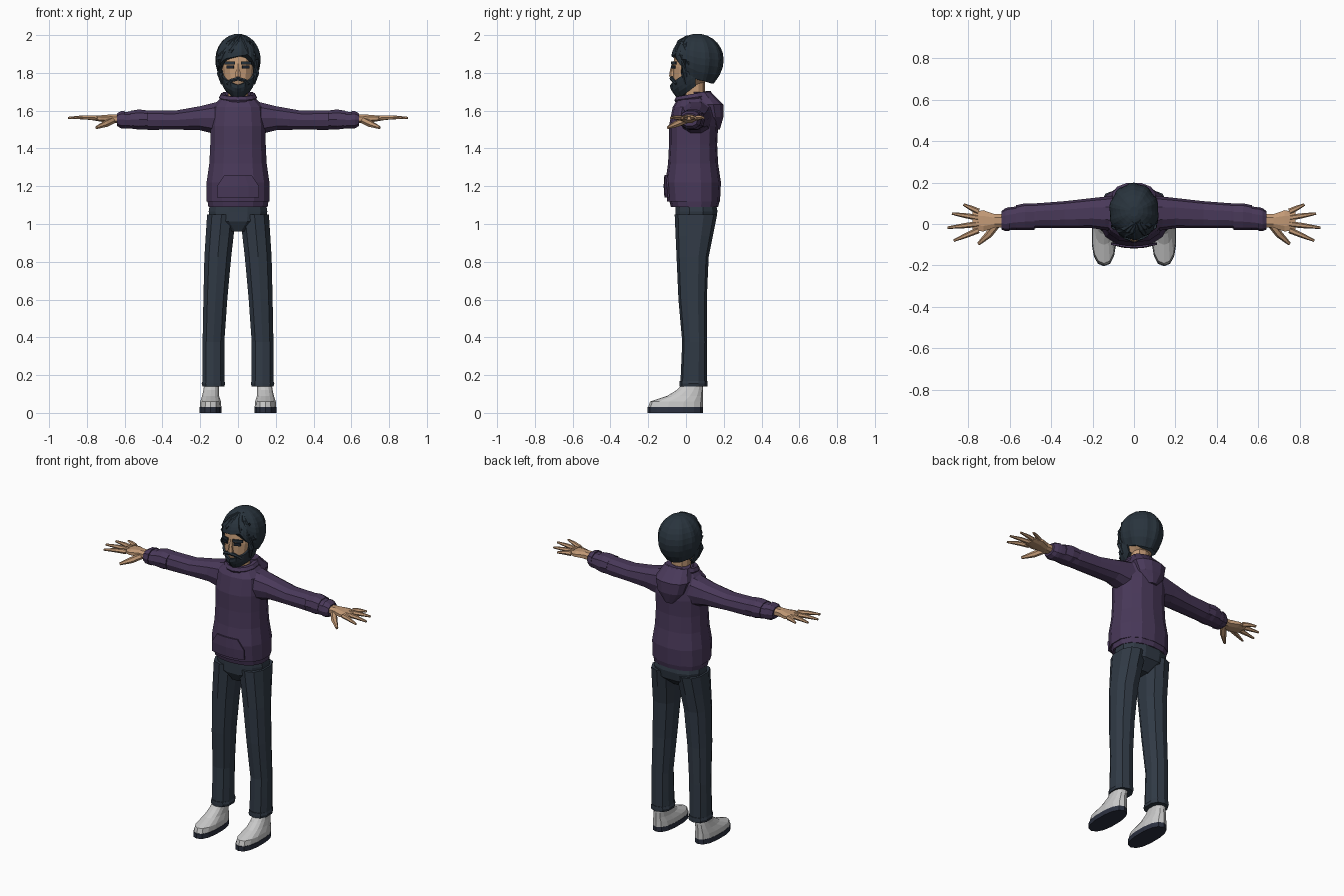
import bpy, bmesh
from math import sin, cos, pi, sqrt, radians, copysign
from mathutils import Vector

cube = bpy.data.objects.get("Cube")
if cube:
    bpy.data.objects.remove(cube, do_unlink=True)


def material(name, red, green, blue):
    mat = bpy.data.materials.new(name)
    mat.use_nodes = True
    mat.diffuse_color = (red, green, blue, 1)
    shader = mat.node_tree.nodes["Principled BSDF"]
    shader.inputs["Base Color"].default_value = mat.diffuse_color
    return mat


PURPLE = material("purple_cloth", .066, .04, .1)
DENIM = material("dark_denim", .03, .042, .06)
HAIR = material("dark_hair", .022, .034, .047)
SKIN = material("tan_skin", .54, .32, .18)
LEATHER = material("light_grey", .58, .58, .58)
RUBBER = material("sole_navy", .024, .03, .05)
EYE = material("eye_dark", .012, .018, .03)


def skin_rows(name, mat, rows, closed=True, caps=True, thickness=0):
    """Skin equally long point rows into a tube or a sheet."""
    bm = bmesh.new()
    grid = [[bm.verts.new(point) for point in row] for row in rows]
    count = len(grid[0])
    for low, high in zip(grid, grid[1:]):
        for i in range(count if closed else count - 1):
            j = (i + 1) % count
            bm.faces.new((low[i], low[j], high[j], high[i]))
    if closed and caps:
        bm.faces.new(grid[0])
        bm.faces.new(grid[-1])
    bmesh.ops.recalc_face_normals(bm, faces=bm.faces)
    data = bpy.data.meshes.new(name)
    bm.to_mesh(data)
    bm.free()
    data.materials.append(mat)
    part = bpy.data.objects.new(name, data)
    bpy.context.collection.objects.link(part)
    if thickness:
        solid = part.modifiers.new("thickness", "SOLIDIFY")
        solid.thickness = thickness
        solid.offset = 0


def at(values, t):
    """Read an evenly spaced profile at t from 0 to 1."""
    if not isinstance(values, tuple):
        return values
    x = t * (len(values) - 1)
    i = min(int(x), len(values) - 2)
    return values[i] + (values[i + 1] - values[i]) * (x - i)


def upright(side, along, u, v):
    return side * u, v, along


def sideways(side, along, u, v):
    return side * along, v, u


def loft(name, mat, start, end, width, front, back, middle=0, steps=5,
         sides=12, side=1, place=upright):
    """Rounded sections from start to end, shaped by four profiles."""
    rows = []
    for k in range(steps + 1):
        t = k / steps
        near, far = at(front, t), at(back, t)
        row = []
        for i in range(sides):
            angle = 2 * pi * (i + .5) / sides
            u = copysign(abs(cos(angle)) ** .85, cos(angle)) * at(width, t)
            v = copysign(abs(sin(angle)) ** .85, sin(angle)) * (far - near) / 2
            row.append(place(side, start + (end - start) * t,
                             at(middle, t) + u, (near + far) / 2 + v))
        rows.append(row)
    skin_rows(name, mat, rows)


def tube(name, mat, path, radius, side=1, sides=6, loop=False):
    """Tube along a path, with a radius profile."""
    path = [Vector((side * x, y, z)) for x, y, z in path]
    count, rows = len(path), []
    for k, point in enumerate(path):
        before = path[k - 1] if k or loop else point
        after = path[(k + 1) % count] if loop else path[min(k + 1, count - 1)]
        along = (after - before).normalized()
        across = along.cross(Vector((0, 0, 1))).normalized()
        up = across.cross(along)
        r = at(radius, k / (count - 1))
        rows.append([point + r * (across * cos(a) + up * sin(a))
                     for a in [2 * pi * i / sides for i in range(sides)]])
    if loop:
        rows.append(rows[0])
    skin_rows(name, mat, rows, caps=not loop)


# Hoodie body, shoulders and hem
loft("hoodie_body", PURPLE, 1.12, 1.62, width=(.17, .17, .155, .15, .15, .14),
     front=(-.1, -.11, -.095, -.09, -.09, -.07), back=(.18, .185, .17, .165, .17, .16), sides=14)
loft("hoodie_shoulders", PURPLE, 1.62, 1.67, width=(.14, .09), front=(-.07, -.04),
     back=(.16, .13), steps=1, sides=14)
loft("hoodie_hem", PURPLE, 1.09, 1.13, width=(.16, .166), front=(-.08, -.09),
     back=(.17, .18), steps=1, sides=14)

# Front pocket, a thin raised patch
skin_rows("front_pocket", PURPLE, [
    [(half * u, y + 1.5 * (half * u) ** 2, z) for u in (-1, -.5, 0, .5, 1)]
    for z, half, y in ((1.14, .11, -.11), (1.2, .11, -.114), (1.26, .07, -.11))],
    closed=False, thickness=.009)

# Hood resting on the back, and the rolled collar
loft("hood", PURPLE, 1.5, 1.7, width=(.03, .09, .11, .08), front=(.13, .07, .04, .03),
     back=(.18, .2, .2, .13), steps=6)
turns = [2 * pi * i / 14 for i in range(14)]
tube("collar", PURPLE, [(.08 * sin(a), .04 - .08 * cos(a), 1.67 - .015 * cos(a))
                        for a in turns], .022, loop=True)

# Trouser seat
loft("trouser_seat", DENIM, .96, 1.12, width=(.05, .15, .16, .15), front=(-.03, -.06, -.06, -.06),
     back=(.1, .16, .17, .16), steps=3)

for side, label in ((1, "left_"), (-1, "right_")):
    # Trouser leg with a flared cuff
    loft(label + "trouser_leg", DENIM, .15, 1.05, middle=(.13, .13, .12, .107, .087),
         width=(.06, .06, .066, .074, .08), front=(-.03, -.02, -.04, -.05, -.06),
         back=(.11, .11, .11, .12, .165), steps=8, sides=10, side=side)
    loft(label + "trouser_cuff", DENIM, .14, .17, middle=.13, width=(.06, .065, .06),
         front=-.034, back=.114, steps=2, sides=10, side=side)

    # Shoe and sole
    loft(label + "sole", RUBBER, 0, .03, middle=.145, width=.06, front=-.204, back=.09,
         steps=1, sides=14, side=side)
    loft(label + "shoe", LEATHER, .03, .15, middle=(.145, .145, .14), width=(.058, .056, .046, .042, .04),
         front=(-.2, -.19, -.1, -.05, -.02), back=.09, steps=4, sides=14, side=side)

    # Sleeve with an elbow fold and a cuff
    sleeve = dict(sides=10, side=side, place=sideways)
    loft(label + "sleeve", PURPLE, .07, .6, middle=(1.56, 1.56, 1.55, 1.55, 1.55),
         width=(.1, .066, .052, .054, .045), front=(-.04, -.02, -.02, -.02, -.03),
         back=(.14, .125, .11, .1, .08), steps=8, **sleeve)
    loft(label + "elbow_fold", PURPLE, .48, .57, middle=1.553, width=(.05, .056, .048),
         front=-.03, back=(.1, .1, .09), steps=2, **sleeve)
    loft(label + "sleeve_cuff", PURPLE, .6, .64, middle=1.552, width=(.05, .047, .035),
         front=(-.035, -.034, -.026), back=(.082, .076, .062), steps=2, **sleeve)

    # Hand, with the fingers fanned out
    loft(label + "palm", SKIN, .62, .78, middle=(1.556, 1.558, 1.56), width=(.025, .024, .018, .01),
         front=(-.02, -.02, -.04, -.03), back=(.05, .05, .07, .06), steps=3, side=side,
         sides=8, place=sideways)
    for i, (finger, length) in enumerate((("index", .13), ("middle", .15), ("ring", .13), ("little", .08))):
        fan = .28 * i - .4
        tube(label + finger + "_finger", SKIN,
             [(.75 + length * t * cos(fan), .03 * i - .03 + length * t * sin(fan), 1.562 + .01 * t * (1 - t))
              for t in (0, .5, 1)], (.015, .012, .006), side)
    tube(label + "thumb", SKIN, [(.66, 0, 1.55), (.7, -.05, 1.53), (.75, -.096, 1.51)],
         (.018, .018, .008), side)

    # Eye and brow plates
    for part, mat, z, inner, outer in (("eye", EYE, 1.832, .022, .06), ("brow", HAIR, 1.853, .016, .07)):
        spans = (inner, (inner + outer) / 2, outer)
        skin_rows(label + part, mat, [[(side * x, 5 * x * x - .077, z + rise) for x in spans]
                                      for rise in (-.008, .008)], closed=False, thickness=.008)

# Neck, head and nose
loft("neck", SKIN, 1.62, 1.78, width=.055, front=-.01, back=.1, steps=1, sides=10)
loft("head", SKIN, 1.7, 1.96, width=(.04, .08, .088, .088, .05), front=(-.05, -.07, -.07, -.06, -.01),
     back=(.03, .12, .15, .16, .11), steps=8, sides=14)
loft("nose", SKIN, 1.78, 1.85, width=(.018, .012, .008), front=(-.09, -.085, -.073), back=-.05,
     steps=2, sides=6)

# Beard wrapped round the jaw, tucked in under the chin
rows = []
for k in range(6):
    row = []
    for i in range(17):
        f = (i - 8) / 8
        turn = radians(104) * f
        top = 1.737 + .1 * abs(f) ** 1.5
        z = top + (1.665 + .07 * f * f - top) * min(k / 4, 1)
        t = min(1, max(0, (z - 1.66) / .17))
        grow = .35 if k == 5 else 1 + .02 * (-1) ** i
        row.append((at((.02, .07, .09, .095), t) * grow * sin(turn),
                    .025 - at((.06, .1, .104, .104), t) * grow * cos(turn), z + .012 * (k == 5)))
    rows.append(row)
skin_rows("beard", HAIR, rows, closed=False, thickness=.012)
tube("moustache", HAIR, [(.06 * u, .024 * u * u - .076, 1.77 - .028 * u * u)
                         for u in (-1, -.6, 0, .6, 1)], (.007, .012, .007))

# Hairline height above the nape, all the way round from the back
HAIRLINE = (0, 0, .01, .02, .1, .13, .14, .15, .06, .02, .01, 0, 0)


def hair_point(degrees, t, puff):
    """Point on the hair dome, from crown to hairline."""
    low = 1.75 + at(HAIRLINE, (degrees + 180) / 360)
    z = 1.998 - (1.998 - low) * t ** 1.6
    rise = z - 1.87
    spread = sqrt(1 - (rise / .13) ** 2) if rise > 0 else 1 - (rise / .2) ** 2
    turn = radians(degrees)
    return .112 * spread * puff * sin(turn), .06 - .13 * spread * puff * cos(turn), z


# Ridged hair cap, swept fringe and sideburns
skin_rows("hair_cap", HAIR, [
    [hair_point(9 * i - 180, k / 9, 1 + .02 * (-1) ** (i // 2)) for i in range(40)]
    for k in range(10)], thickness=.014)
for n, degrees in enumerate((-80, -55, -30, 30, 55, 80)):
    tube("fringe_lock_%d" % (n + 1), HAIR,
         [hair_point(20 + (degrees - 20) * t, t, 1) for t in (.2, .5, .8, 1)], (.012, .018, .006))
for side, label in ((1, "left_"), (-1, "right_")):
    tube(label + "sideburn", HAIR, [(.092, -.01, 1.87), (.095, -.01, 1.8), (.082, 0, 1.74)],
         (.018, .018, .008), side)
